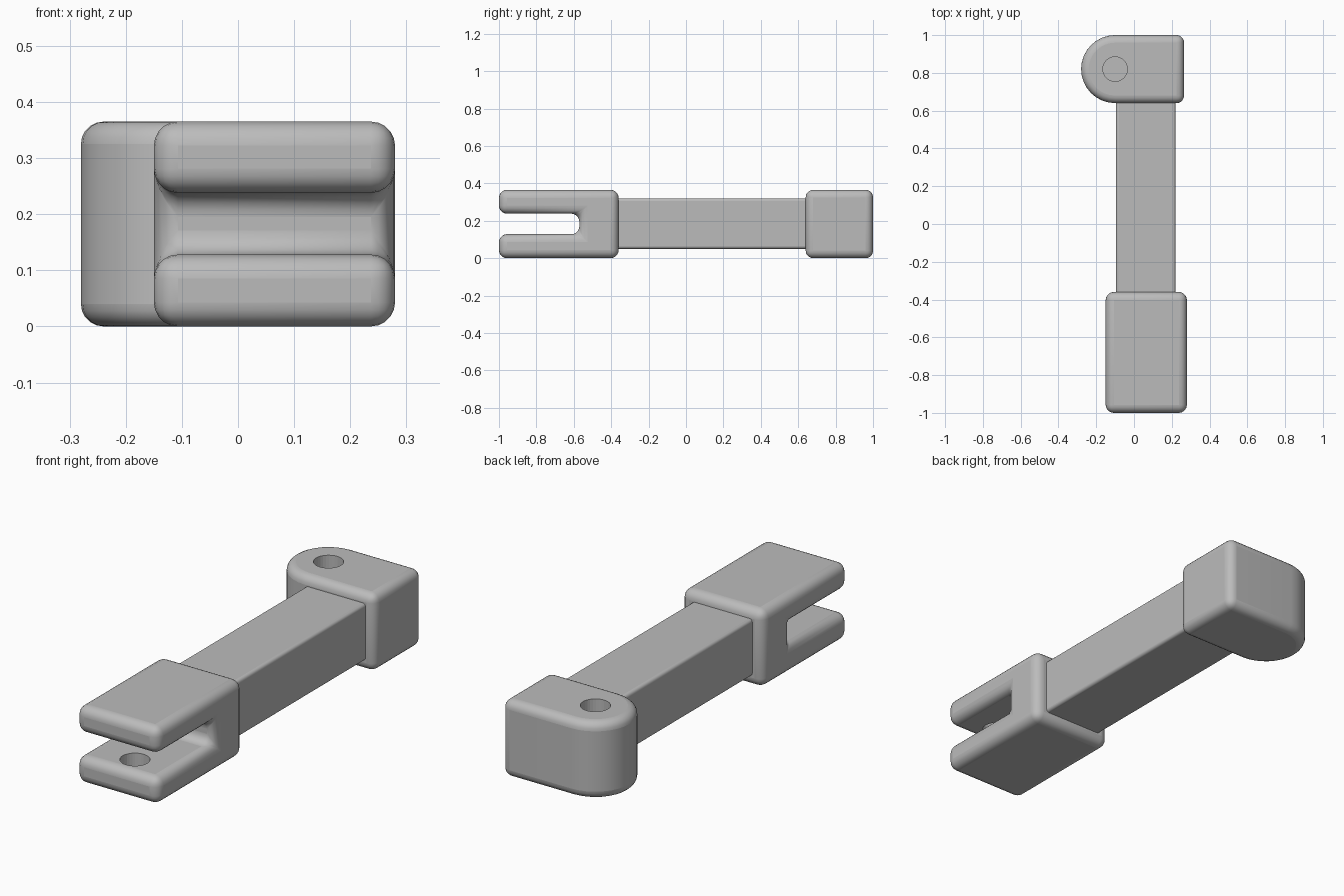
import bpy
import bmesh
from math import radians, cos, sin
from mathutils import Vector

if "Cube" in bpy.data.objects:
    bpy.data.objects.remove(bpy.data.objects["Cube"])

grey = bpy.data.materials.new("plain grey")
GREY = (0.5, 0.5, 0.5, 1)
grey.diffuse_color = GREY
grey.use_nodes = True
grey.node_tree.nodes["Principled BSDF"].inputs["Base Color"].default_value = GREY


def prism(name, outline, direction, round_edges):
    """Extrude a flat outline along a direction and round its edges."""
    bm = bmesh.new()
    face = bm.faces.new([bm.verts.new(p) for p in outline])
    extruded = bmesh.ops.extrude_face_region(bm, geom=[face])["geom"]
    bmesh.ops.translate(bm, vec=Vector(direction),
                        verts=[v for v in extruded if isinstance(v, bmesh.types.BMVert)])
    bmesh.ops.recalc_face_normals(bm, faces=bm.faces)
    mesh = bpy.data.meshes.new(name)
    bm.to_mesh(mesh)
    bm.free()
    obj = bpy.data.objects.new(name, mesh)
    bpy.context.collection.objects.link(obj)
    mesh.materials.append(grey)
    bevel = obj.modifiers.new("rounding", "BEVEL")
    bevel.width = round_edges
    bevel.segments = 5
    bevel.limit_method = "ANGLE"
    bevel.angle_limit = radians(40)
    return obj


def drill(obj, x, y, low, high, radius=0.065):
    """Cut a blind upright hole."""
    bpy.ops.mesh.primitive_cylinder_add(vertices=32, radius=radius, depth=high - low,
                                        location=(x, y, (low + high) / 2))
    cutter = bpy.context.object
    cutter.name = obj.name + "_hole_cutter"
    cutter.data.materials.append(grey)
    cutter.hide_render = True
    cutter.hide_viewport = True
    cut = obj.modifiers.new("hole", "BOOLEAN")
    cut.object = cutter
    cut.solver = "EXACT"


def smooth(obj):
    bpy.ops.object.select_all(action="DESELECT")
    obj.select_set(True)
    bpy.context.view_layer.objects.active = obj
    bpy.ops.object.shade_smooth_by_angle(angle=radians(35))


HEIGHT = 0.365

# Fork: C-shaped side profile, extruded across
profile = [(-1, 0), (-0.36, 0), (-0.36, HEIGHT), (-1, HEIGHT),
           (-1, 0.238), (-0.57, 0.238), (-0.57, 0.128), (-1, 0.128)]
fork = prism("fork", [(-0.15, y, z) for y, z in profile], (0.43, 0, 0), 0.043)

# Hinge block: rounded on its right side
arc = [radians(90 + 180 * i / 16) for i in range(17)]
outline = [(-0.1 + 0.18 * cos(a), 0.82 + 0.18 * sin(a), 0) for a in arc]
outline += [(0.265, 0.64, 0), (0.265, 1, 0)]
hinge = prism("hinge_block", outline, (0, 0, HEIGHT), 0.04)

# Bar joining both ends
section = [(-0.095, 0.05), (0.22, 0.05), (0.22, 0.32), (-0.095, 0.32)]
bar = prism("bar", [(x, -0.4, z) for x, z in section], (0, 1.08, 0), 0.015)

for part in (fork, hinge, bar):
    smooth(part)

# Pin holes
drill(fork, 0.08, -0.885, 0.04, 0.32)
drill(hinge, -0.1, 0.82, 0.24, 0.45)
